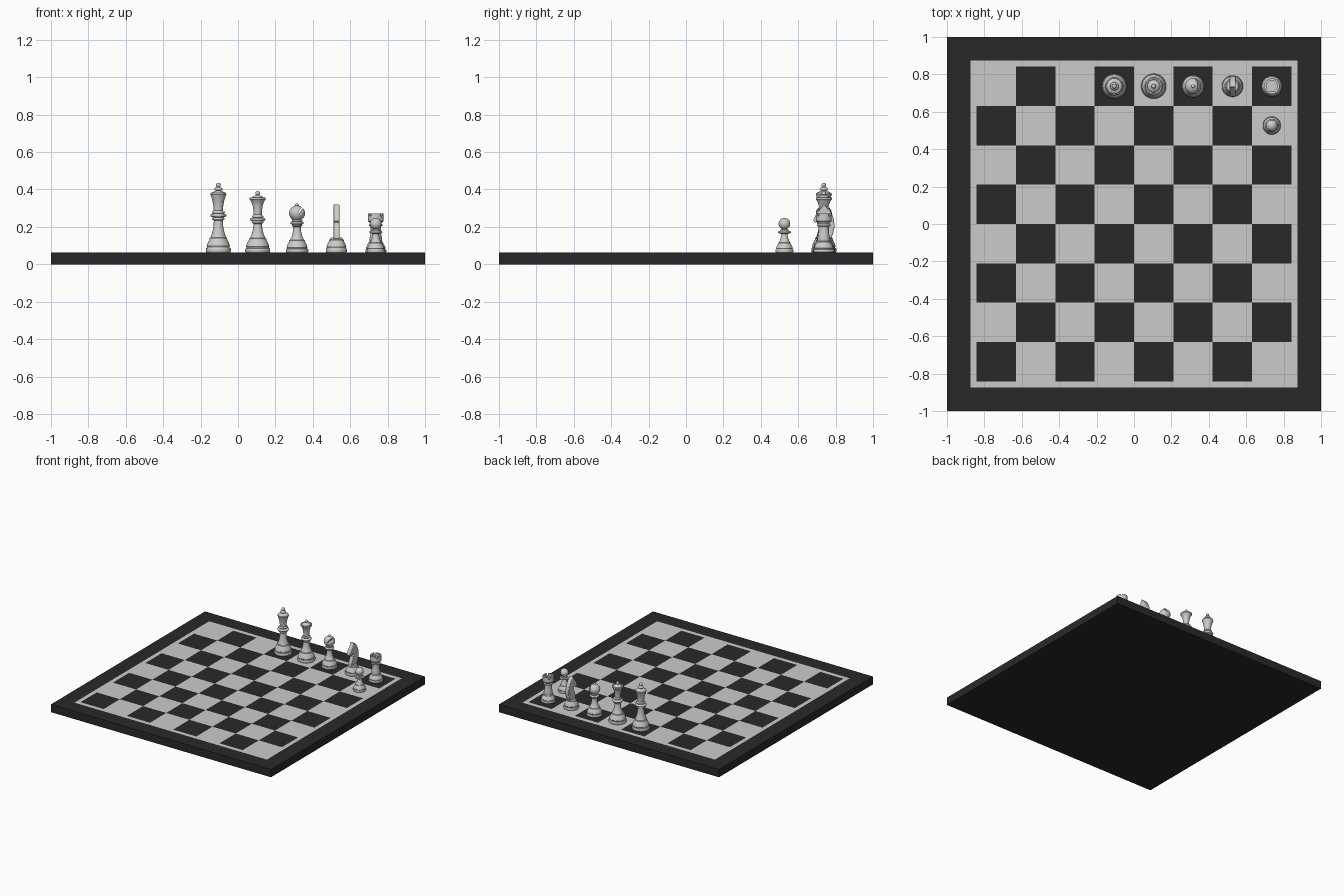
import bpy, bmesh
from math import sin, cos, pi, radians
from mathutils import Matrix, Vector

if "Cube" in bpy.data.objects:
    bpy.data.objects.remove(bpy.data.objects["Cube"])

H = 0.064            # board thickness
SQ = 0.2105          # square size
SEG = 48

dark = bpy.data.materials.new("dark")
dark.diffuse_color = (0.022, 0.022, 0.022, 1)
dark.use_nodes = True
dark.node_tree.nodes["Principled BSDF"].inputs["Base Color"].default_value = dark.diffuse_color


def add_object(name, bm, loc=(0, 0, 0), smooth=True):
    me = bpy.data.meshes.new(name)
    bm.to_mesh(me)
    bm.free()
    ob = bpy.data.objects.new(name, me)
    ob.location = loc
    bpy.context.collection.objects.link(ob)
    if smooth:
        smooth_object(ob)
    return ob


def activate(ob):
    bpy.ops.object.select_all(action='DESELECT')
    ob.select_set(True)
    bpy.context.view_layer.objects.active = ob


def smooth_object(ob):
    activate(ob)
    bpy.ops.object.shade_smooth_by_angle(angle=radians(35))


# Board: top cells split into dark and light, slab sides in dark
lines = [-1, -0.875] + [(i - 4) * SQ for i in range(9)] + [0.875, 1]


def is_dark(i, j):
    if min(i, j) == 0 or max(i, j) == 11:
        return True
    return 2 <= i <= 9 and 2 <= j <= 9 and (i + j) % 2 == 0


def face(bm, pts):
    bm.faces.new([bm.verts.new(p) for p in pts])


def board_cells(want_dark):
    bm = bmesh.new()
    for i in range(12):
        for j in range(12):
            if is_dark(i, j) == want_dark:
                x0, x1, y0, y1 = lines[i], lines[i + 1], lines[j], lines[j + 1]
                face(bm, [(x0, y0, H), (x1, y0, H), (x1, y1, H), (x0, y1, H)])
    return bm


add_object("light_squares", board_cells(False), smooth=False)
bm = board_cells(True)
c = [(-1, -1), (1, -1), (1, 1), (-1, 1)]
for k in range(4):
    a, b = c[k], c[(k + 1) % 4]
    face(bm, [(*a, 0), (*b, 0), (*b, H), (*a, H)])
face(bm, [(*p, 0) for p in reversed(c)])
add_object("board_frame_and_dark_squares", bm, smooth=False).data.materials.append(dark)


# Profile helpers, points are (radius, z)
def foot(r, top):
    shape = [(0, 0), (.96, 0), (1, .05), (1, .2), (.96, .26), (.89, .28), (.89, .33), (.93, .38),
             (.9, .48), (.82, .63), (.71, .8), (.7, .82), (.7, .9), (.62, .93), (.58, 1)]
    return [(a * r, H + b * (top - H)) for a, b in shape]


def bead(r, z, h):
    return [(r - h + h * cos(t), z + h * sin(t)) for t in [pi * (k / 6 - .5) for k in range(7)]]


def ball(r, z, start=-55):
    a0 = radians(start)
    pts = [(r * cos(a0 + (pi / 2 - a0) * k / 12), z + r * sin(a0 + (pi / 2 - a0) * k / 12)) for k in range(12)]
    return pts + [(0, z + r)]


def lathe(name, prof, loc):
    bm = bmesh.new()
    vs = [bm.verts.new((r, 0, z)) for r, z in prof]
    es = [bm.edges.new(p) for p in zip(vs, vs[1:])]
    bmesh.ops.spin(bm, geom=vs + es, cent=(0, 0, 0), axis=(0, 0, 1), angle=2 * pi, steps=SEG)
    bmesh.ops.remove_doubles(bm, verts=bm.verts[:], dist=1e-5)
    bmesh.ops.recalc_face_normals(bm, faces=bm.faces[:])
    return add_object(name, bm, loc)


def cut_boxes(ob, mats):
    bm = bmesh.new()
    for m in mats:
        bmesh.ops.create_cube(bm, size=1, matrix=m)
    cutter = add_object("cutter", bm, ob.location, smooth=False)
    cutter.hide_render = True
    mod = ob.modifiers.new("cut", 'BOOLEAN')
    mod.operation, mod.solver, mod.object = 'DIFFERENCE', 'EXACT', cutter
    bpy.context.view_layer.update()
    activate(ob)
    bpy.ops.object.modifier_apply(modifier=mod.name)
    bpy.data.objects.remove(cutter)
    smooth_object(ob)


def box(center, size, axis='Z', angle=0):
    return Matrix.Translation(center) @ Matrix.Rotation(angle, 4, axis) @ Matrix.Diagonal((*size, 1))


ROW = 3.5 * SQ


def square(n):
    return ((3.5 - n) * SQ, ROW, 0)


# King
lathe("king", foot(.067, .15) + [(.034, .165), (.028, .19), (.025, .215), (.024, .235)]
      + bead(.034, .244, .007) + bead(.043, .261, .008) + bead(.035, .277, .006)
      + [(.025, .288), (.026, .31), (.031, .338), (.038, .36), (.043, .374), (.041, .38),
         (.032, .386), (.018, .391), (.012, .394)]
      + bead(.022, .402, .008) + ball(.013, .423), square(4))

# Queen
lathe("queen", foot(.067, .145) + [(.032, .16), (.026, .185), (.022, .215)]
      + bead(.031, .225, .006) + bead(.041, .24, .008) + bead(.031, .255, .006)
      + [(.022, .265), (.023, .288), (.027, .315), (.034, .335), (.043, .347), (.043, .357),
         (.036, .357), (.034, .352), (.026, .362), (.014, .368), (.008, .37)]
      + ball(.012, .38), square(3))

# Bishop with slanted slot in the head
bishop = lathe("bishop", foot(.06, .135) + [(.028, .15), (.022, .175), (.02, .2)]
               + bead(.028, .208, .005) + bead(.036, .221, .007) + bead(.028, .233, .005)
               + [(.024, .239), (.035, .25), (.042, .264), (.043, .276), (.04, .288),
                  (.031, .301), (.019, .31), (.008, .314)]
               + ball(.01, .316, -30), square(2))
cut_boxes(bishop, [box((.026, 0, .3), (.008, .12, .06), 'Y', radians(35))])

# Rook with notched battlements
rook = lathe("rook", foot(.056, .125) + [(.034, .135), (.029, .16), (.027, .19), (.028, .202)]
             + bead(.036, .209, .006) + [(.031, .219), (.036, .226), (.042, .231), (.042, .272),
                                         (.029, .272), (.029, .25), (0, .25)], square(0))
cut_boxes(rook, [box((0, 0, .27), (.12, .009, .025), 'Z', pi / 4),
                 box((0, 0, .2705), (.12, .009, .026), 'Z', -pi / 4)])

# Pawn
lathe("pawn", foot(.048, .12) + [(.024, .13), (.019, .145), (.016, .162)]
      + bead(.035, .172, .006) + bead(.023, .182, .005) + ball(.031, .217, -65),
      (ROW, 2.5 * SQ, 0))

# Knight: turned foot plus flat bevelled horse head facing the front
lathe("knight_foot", foot(.057, .138) + [(.03, .142), (0, .142)], square(1))
outline = [(.036, .135), (.05, .165), (.057, .2), (.055, .235), (.046, .265), (.03, .292),
           (.012, .309), (-.004, .322), (-.01, .304), (-.026, .288), (-.04, .268), (-.053, .246),
           (-.055, .232), (-.045, .222), (-.03, .228), (-.013, .234), (-.01, .22),
           (-.02, .192), (-.033, .165), (-.036, .135)]
bm = bmesh.new()
f = bm.faces.new([bm.verts.new((-.016, y, z)) for y, z in outline])
new = bmesh.ops.extrude_face_region(bm, geom=[f])["geom"]
bmesh.ops.translate(bm, vec=Vector((.032, 0, 0)), verts=[v for v in new if isinstance(v, bmesh.types.BMVert)])
bmesh.ops.recalc_face_normals(bm, faces=bm.faces[:])
head = add_object("knight_head", bm, square(1))
mod = head.modifiers.new("round", 'BEVEL')
mod.width, mod.segments, mod.limit_method, mod.angle_limit = .004, 2, 'ANGLE', radians(60)
